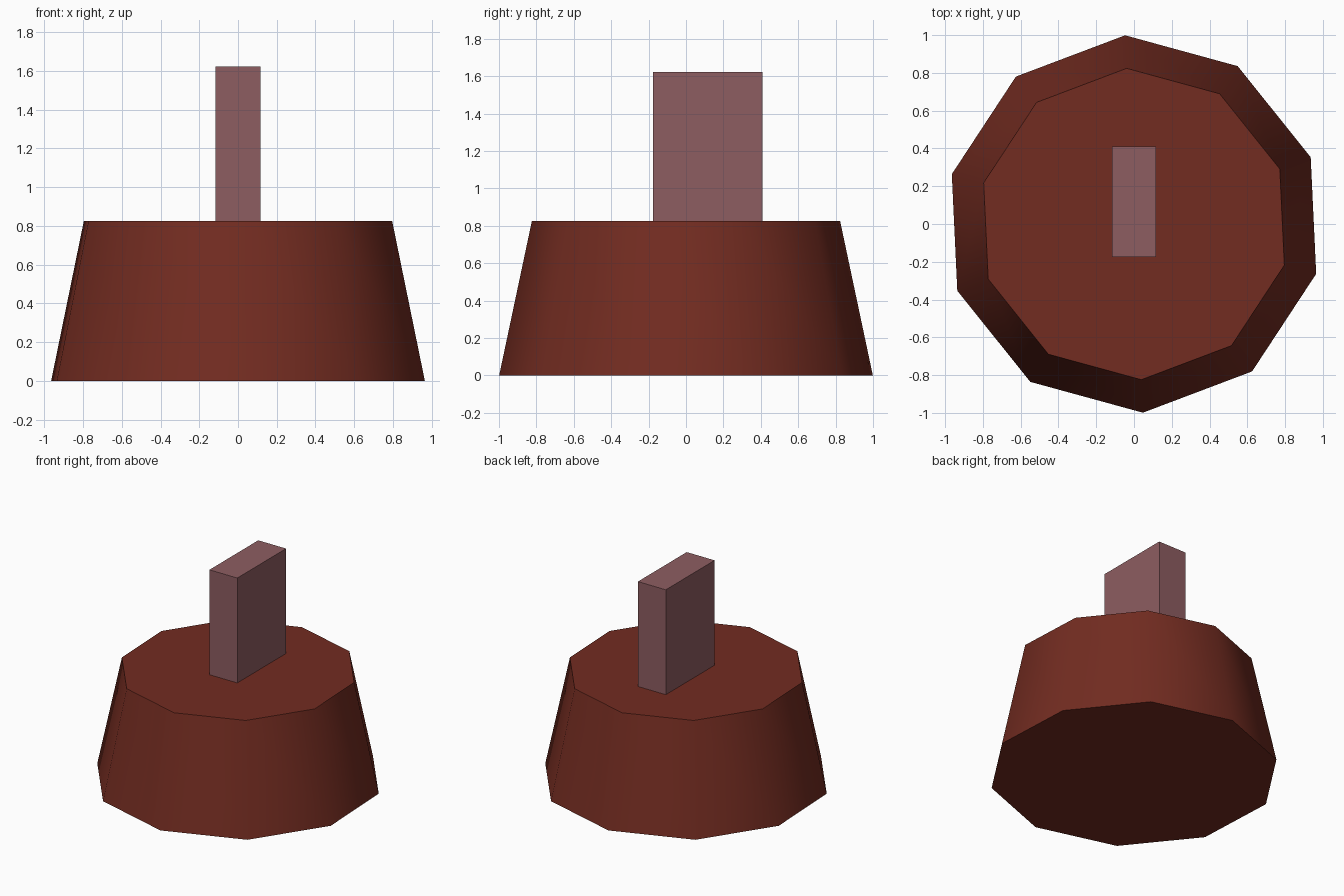
import bpy
import math

if "Cube" in bpy.data.objects:
    bpy.data.objects.remove(bpy.data.objects["Cube"])


def paint(obj, name, color):
    mat = bpy.data.materials.new(name)
    mat.diffuse_color = (*color, 1)
    mat.use_nodes = True
    mat.node_tree.nodes["Principled BSDF"].inputs["Base Color"].default_value = mat.diffuse_color
    obj.data.materials.append(mat)


# Tapered ten-sided base, smooth around the sides
HEIGHT = 0.825
bpy.ops.mesh.primitive_cone_add(vertices=10, radius1=1.0, radius2=0.825, depth=HEIGHT,
                                location=(0, 0, HEIGHT / 2))
base = bpy.context.object
base.name = "tapered_base"
# Turn so one corner sits just left of +y
base.rotation_euler.z = math.radians(2.7)
bpy.ops.object.transform_apply(location=False, rotation=True, scale=False)
bpy.ops.object.shade_smooth_by_angle(angle=math.radians(40))
paint(base, "dark_red", (0.17, 0.025, 0.015))

# Upright slab standing on the base, set towards the back
TOP = 1.622
bpy.ops.mesh.primitive_cube_add(size=1, location=(0, 0.117, (HEIGHT + TOP) / 2))
slab = bpy.context.object
slab.name = "upright_slab"
slab.scale = (0.234, 0.586, TOP - HEIGHT)
bpy.ops.object.transform_apply(location=False, rotation=False, scale=True)
paint(slab, "dusty_rose", (0.27, 0.11, 0.12))
